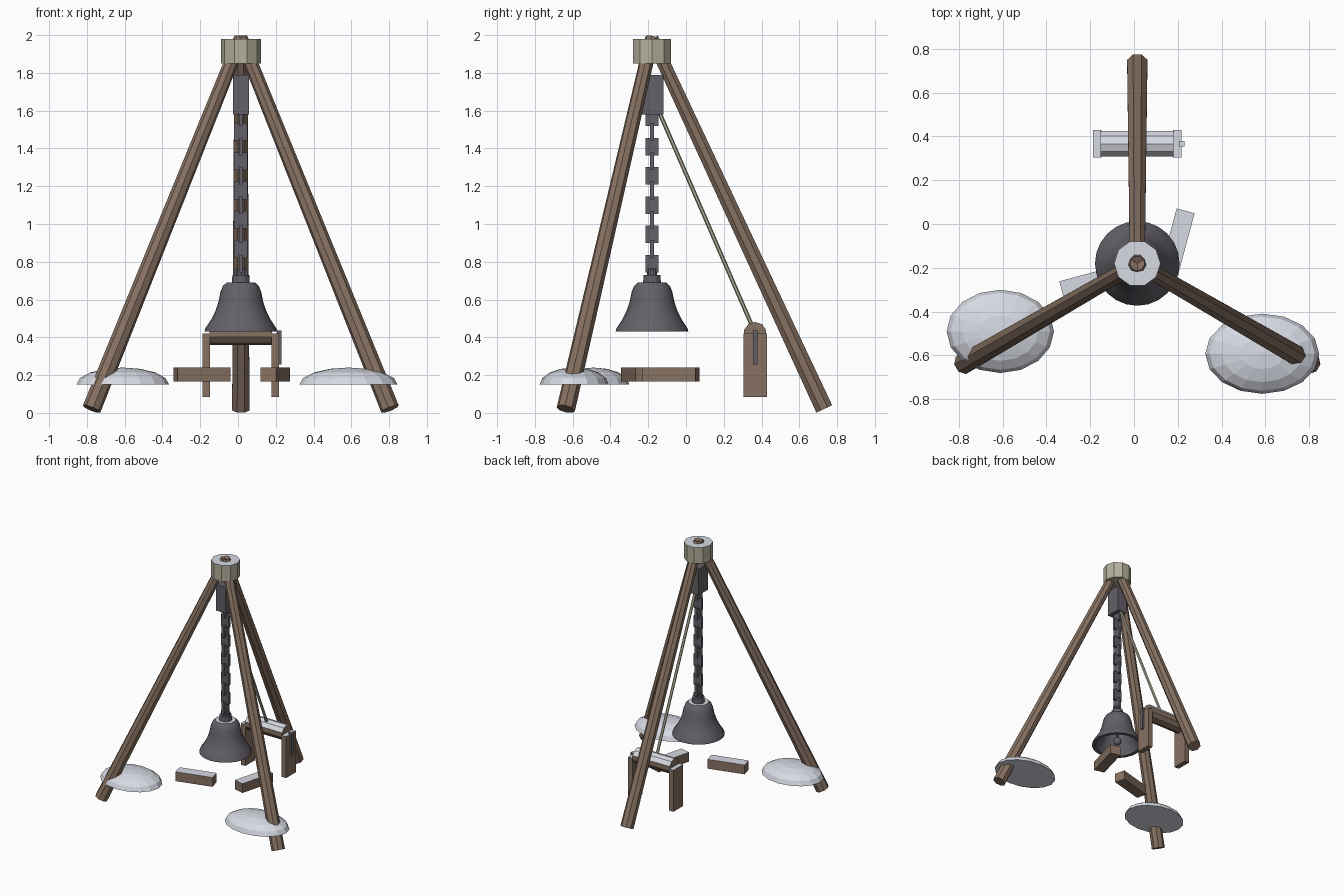
import bpy, bmesh, math
from mathutils import Vector, Matrix

cube = bpy.data.objects.get("Cube")
if cube:
    bpy.data.objects.remove(cube, do_unlink=True)


def material(name, rgb):
    m = bpy.data.materials.new(name)
    m.use_nodes = True
    m.diffuse_color = (*rgb, 1)
    m.node_tree.nodes["Principled BSDF"].inputs["Base Color"].default_value = (*rgb, 1)
    return m


WOOD = material("weathered_wood", (0.24, 0.165, 0.12))
IRON = material("dark_iron", (0.125, 0.117, 0.138))
SNOW = material("snow", (0.68, 0.70, 0.77))
ROPE = material("pale_rope", (0.46, 0.43, 0.33))

AXIS = Vector((0.015, -0.18, 0))      # vertical line through the bell
UP = Vector((0, 0, 1))


def finish(name, bm, mat, snow_above=None, smooth=False):
    """Turn a bmesh into an object; faces turned upward enough become snowy."""
    bmesh.ops.recalc_face_normals(bm, faces=bm.faces)
    bm.normal_update()
    if snow_above is not None:
        for f in bm.faces:
            f.material_index = int(f.normal.z > snow_above)
    mesh = bpy.data.meshes.new(name)
    bm.to_mesh(mesh)
    bm.free()
    mesh.materials.append(mat)
    if snow_above is not None:
        mesh.materials.append(SNOW)
    ob = bpy.data.objects.new(name, mesh)
    bpy.context.collection.objects.link(ob)
    if smooth:
        bpy.ops.object.select_all(action='DESELECT')
        ob.select_set(True)
        bpy.context.view_layer.objects.active = ob
        bpy.ops.object.shade_smooth_by_angle(angle=math.radians(35))
    return ob


def box(name, center, size, mat, turn=0, snow=None):
    bm = bmesh.new()
    place = (Matrix.Translation(center) @ Matrix.Rotation(math.radians(turn), 4, 'Z')
             @ Matrix.Diagonal((*size, 1)))
    bmesh.ops.create_cube(bm, size=1, matrix=place)
    return finish(name, bm, mat, snow)


def pole(name, a, b, r1, r2, sides, mat, spin=0, snow=None):
    a, b = Vector(a), Vector(b)
    d = b - a
    place = (Matrix.Translation((a + b) / 2) @ d.to_track_quat('Z', 'Y').to_matrix().to_4x4()
             @ Matrix.Rotation(math.radians(spin), 4, 'Z'))
    bm = bmesh.new()
    bmesh.ops.create_cone(bm, cap_ends=True, segments=sides, radius1=r1, radius2=r2,
                          depth=d.length, matrix=place)
    return finish(name, bm, mat, snow)


def lathe(name, profile, center, sides, mat, snow=None):
    bm = bmesh.new()
    vs = [bm.verts.new((r, 0, z)) for r, z in profile]
    es = [bm.edges.new(p) for p in zip(vs, vs[1:])]
    bmesh.ops.spin(bm, geom=vs + es, cent=(0, 0, 0), axis=(0, 0, 1),
                   angle=math.tau, steps=sides, use_duplicate=False)
    bmesh.ops.remove_doubles(bm, verts=bm.verts, dist=0.0005)
    bmesh.ops.translate(bm, verts=bm.verts, vec=center)
    return finish(name, bm, mat, snow, smooth=True)


# Three tapered legs meeting just above the binding
for label, angle in (("back", 90), ("front_right", 210), ("front_left", 330)):
    a = math.radians(angle)
    foot = AXIS + Vector((math.cos(a), math.sin(a), 0)) * 0.912 + UP * 0.021
    pole(label + "_leg", foot, AXIS + UP * 1.983, 0.05, 0.037, 8, WOOD, spin=22.5)

# Binding around the top of the legs
pole("top_binding", AXIS + UP * 1.85, AXIS + UP * 1.98, 0.106, 0.106, 10, ROPE,
     spin=18, snow=0.5)

# Pulley block and chain of crossed links
box("pulley_block", AXIS + UP * 1.685, (0.085, 0.12, 0.21), IRON)
for i in range(12):
    size = (0.02, 0.07, 0.093) if i % 2 == 0 else (0.07, 0.02, 0.093)
    box(f"chain_link_{i + 1}", AXIS + UP * (1.565 - 0.0775 * i), size, IRON)

# Hollow bell with crown and clapper
outer = [(0.045, 0.69), (0.075, 0.69), (0.095, 0.672), (0.108, 0.64), (0.118, 0.59),
         (0.134, 0.54), (0.158, 0.493), (0.188, 0.448), (0.193, 0.43)]
inner = [(0.165, 0.43), (0.158, 0.45), (0.125, 0.51), (0.1, 0.58), (0.088, 0.64), (0, 0.665)]
lathe("bell", [(0, 0.69)] + outer + inner, AXIS, 24, IRON, snow=0.97)
pole("bell_crown", AXIS + UP * 0.685, AXIS + UP * 0.73, 0.047, 0.045, 12, IRON)
pole("bell_neck", AXIS + UP * 0.725, AXIS + UP * 0.765, 0.026, 0.026, 8, IRON)
pole("clapper_rod", AXIS + UP * 0.47, AXIS + UP * 0.67, 0.01, 0.01, 8, IRON)
bm = bmesh.new()
bmesh.ops.create_uvsphere(bm, u_segments=12, v_segments=8, radius=0.032,
                          matrix=Matrix.Translation(AXIS + UP * 0.465))
finish("clapper_ball", bm, IRON, smooth=True)

# Winch: two posts, drum, crank and hauling rope
DRUM_Y, DRUM_Z = 0.366, 0.42
for label, x in (("right", -0.168), ("left", 0.197)):
    box(label + "_winch_post", (x, DRUM_Y, 0.2525), (0.04, 0.124, 0.335), WOOD, snow=0.5)
pole("winch_drum", (-0.152, DRUM_Y, DRUM_Z), (0.18, DRUM_Y, DRUM_Z), 0.0615, 0.0615, 10,
     WOOD, spin=0, snow=0.5)
box("winch_crank", (0.218, DRUM_Y, 0.345), (0.025, 0.024, 0.18), IRON, snow=0.5)
pole("hauling_rope", (0.015, -0.145, 1.6), (0.015, 0.35, 0.46), 0.011, 0.011, 6, ROPE)

# Loose snow-topped timbers beneath the bell
box("right_timber", (-0.19, -0.265, 0.2025), (0.29, 0.085, 0.075), WOOD, turn=15, snow=0.5)
box("left_timber", (0.198, -0.08, 0.2025), (0.29, 0.085, 0.075), WOOD, turn=75, snow=0.5)

# Flat-bottomed snow mounds by the front feet
for label, x, y, rx, ry in (("right", -0.61, -0.49, 0.245, 0.19),
                            ("left", 0.585, -0.592, 0.26, 0.183)):
    bm = bmesh.new()
    bmesh.ops.create_uvsphere(bm, u_segments=16, v_segments=8, radius=1)
    bmesh.ops.bisect_plane(bm, geom=bm.verts[:] + bm.edges[:] + bm.faces[:],
                           plane_co=(0, 0, 0), plane_no=(0, 0, -1), clear_outer=True)
    rim = [e for e in bm.edges if e.is_boundary]
    bmesh.ops.contextual_create(bm, geom=rim)
    bmesh.ops.transform(bm, verts=bm.verts, matrix=Matrix.Translation((x, y, 0.15))
                        @ Matrix.Diagonal((rx, ry, 0.09, 1)))
    finish(label + "_snow_mound", bm, SNOW)
